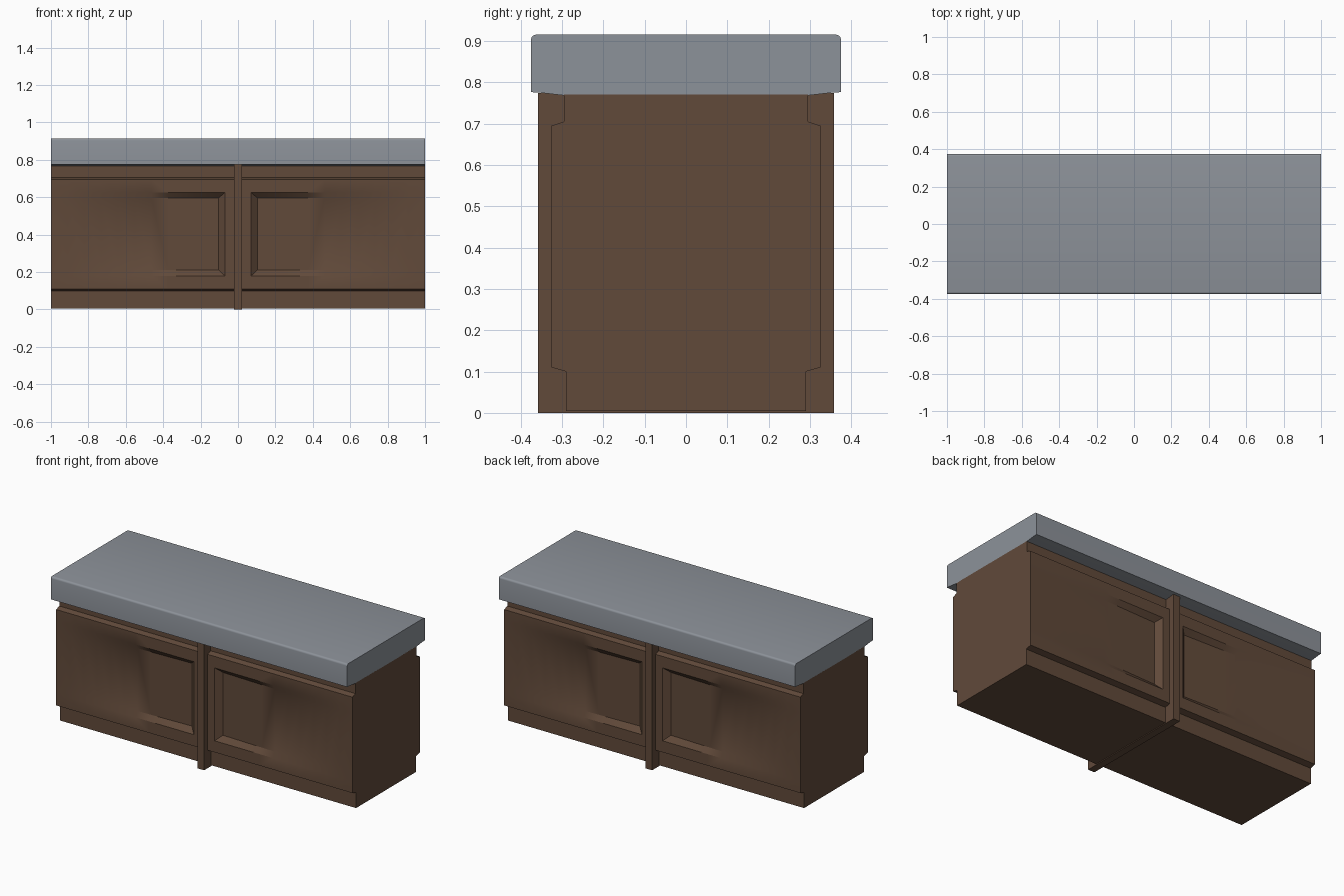
import bpy, bmesh, math

if "Cube" in bpy.data.objects:
    bpy.data.objects.remove(bpy.data.objects["Cube"])


def material(name, rgb):
    m = bpy.data.materials.new(name)
    m.diffuse_color = (*rgb, 1)
    m.use_nodes = True
    m.node_tree.nodes["Principled BSDF"].inputs["Base Color"].default_value = m.diffuse_color
    return m


WOOD = material("brown wood", (0.120, 0.068, 0.042))
STONE = material("grey stone", (0.265, 0.287, 0.320))


def finish(bm, name, mat):
    me = bpy.data.meshes.new(name)
    bm.to_mesh(me)
    bm.free()
    me.materials.append(mat)
    ob = bpy.data.objects.new(name, me)
    bpy.context.collection.objects.link(ob)
    return ob


def smooth(ob):
    bpy.ops.object.select_all(action='DESELECT')
    ob.select_set(True)
    bpy.context.view_layer.objects.active = ob
    bpy.ops.object.shade_smooth_by_angle(angle=math.radians(30))


# Cabinet body: one quarter, front-right, mirrored in x and y.
# Profile points are (distance from centre line, height).
profile = [(0, .005), (.29, .005), (.29, .10), (.325, .11), (.325, .18), (.325, .212),
           (.325, .595), (.325, .625), (.325, .695), (.295, .705), (.295, .77), (0, .77)]
inner = (5, 6)                                  # profile rows on the recessed floor
X_OUT, X_IN, DEPTH = .07, .105, .03
N = 10
xs = [0, X_OUT] + [X_IN + (1 - X_IN) * k / N for k in range(N + 1)]

bm = bmesh.new()
cols = []
for x in xs:
    col = []
    for j, (d, z) in enumerate(profile):
        if j in inner and x >= X_IN:            # recess fades out towards the end
            d -= DEPTH * (1 - x) / (1 - X_IN)
        col.append(bm.verts.new((x, -d, z)))
    cols.append(col)
for i in range(len(xs) - 1):
    for j in range(len(profile) - 1):
        a, b = cols[i][j], cols[i + 1][j]
        c, d = cols[i + 1][j + 1], cols[i][j + 1]
        if i == 1 and j == 4:                   # mitred lower corner
            bm.faces.new((a, b, c))
            bm.faces.new((a, c, d))
        elif i == 1 and j == 6:                 # mitred upper corner
            bm.faces.new((a, b, d))
            bm.faces.new((b, c, d))
        else:
            bm.faces.new((a, b, c, d))
bm.faces.new(cols[-1][::-1])                    # flat end
body = finish(bm, "cabinet_body", WOOD)
smooth(body)
mod = body.modifiers.new("mirror", 'MIRROR')
mod.use_axis = (True, True, False)

# Centre post, running through to both sides
bm = bmesh.new()
bmesh.ops.create_cube(bm, size=1)
for v in bm.verts:
    v.co.x *= .044
    v.co.y *= .716
    v.co.z = (v.co.z + .5) * .774
finish(bm, "centre_post", WOOD)

# Countertop: profile with rounded upper edges, extruded along x
R = .012
half = [(.295, .768), (.355, .775), (.375, .776)]
for k in range(5):
    t = math.pi / 2 * k / 4
    half.append((.375 - R + R * math.cos(t), .915 - R + R * math.sin(t)))
outline = half + [(-y, z) for y, z in reversed(half)]
bm = bmesh.new()
face = bm.faces.new([bm.verts.new((-1, y, z)) for y, z in outline])
ext = bmesh.ops.extrude_face_region(bm, geom=[face])
for v in ext["geom"]:
    if isinstance(v, bmesh.types.BMVert):
        v.co.x = 1
if not any(len(f.verts) > 4 and f.calc_center_median().x < -.9 for f in bm.faces):
    bm.faces.new([v for v in bm.verts if v.co.x < 0])
bmesh.ops.recalc_face_normals(bm, faces=bm.faces)
smooth(finish(bm, "countertop", STONE))
